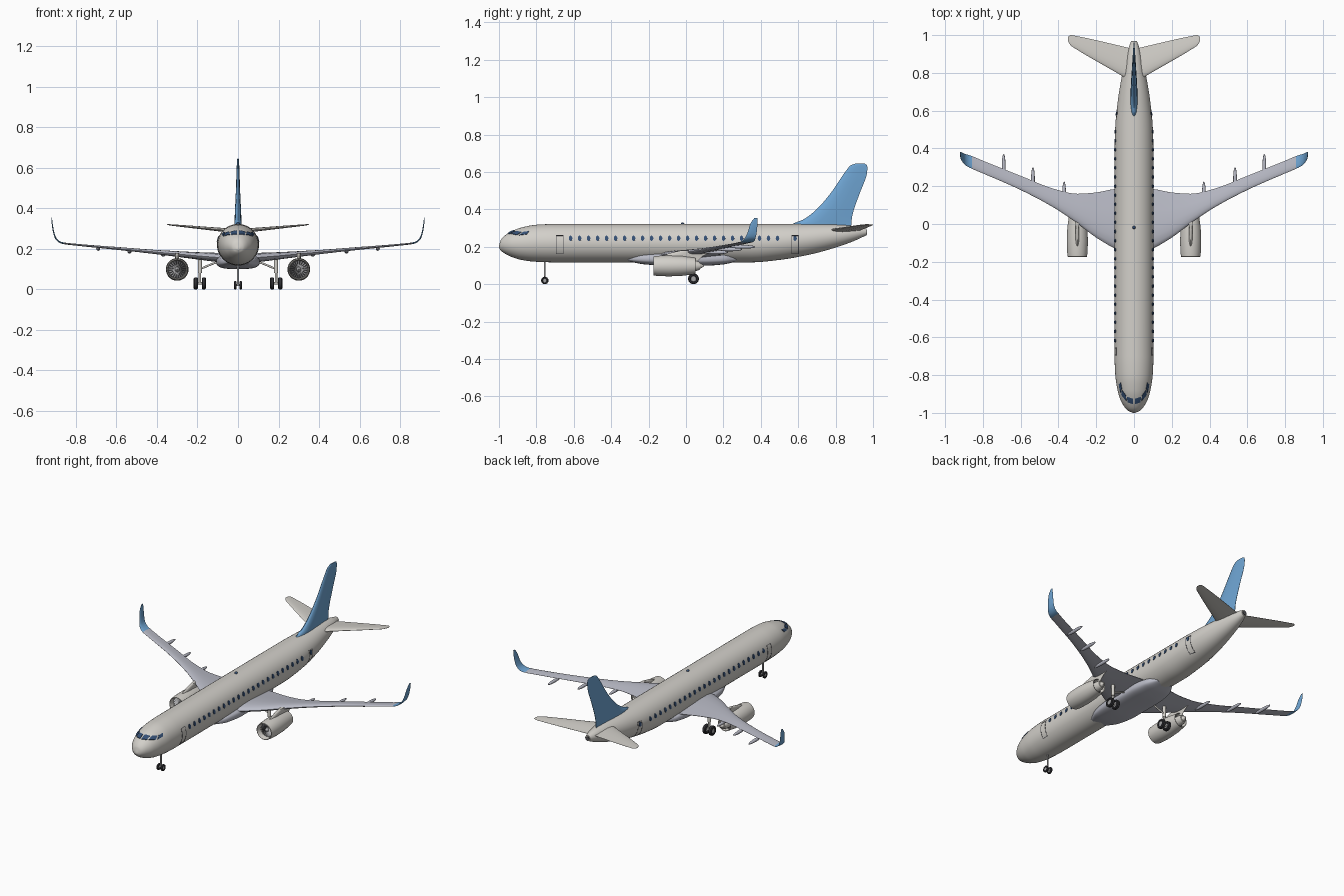
import bpy, bmesh
from math import sin, cos, pi, acos, radians, copysign
from mathutils import Vector

cube = bpy.data.objects.get("Cube")
if cube:
    bpy.data.objects.remove(cube, do_unlink=True)


def material(name, rgb):
    m = bpy.data.materials.new(name)
    m.use_nodes = True
    m.diffuse_color = (*rgb, 1)
    m.node_tree.nodes["Principled BSDF"].inputs["Base Color"].default_value = (*rgb, 1)
    return m


WHITE = material("warm white paint", (.65, .63, .59))
GREY = material("wing grey", (.49, .5, .57))
BLUE = material("sky blue", (.16, .38, .66))
NAVY = material("window navy", (.035, .08, .18))
BLACK = material("tyre black", (.03, .03, .035))
DARK = material("dark metal", (.09, .09, .1))
STEEL = material("strut steel", (.38, .38, .39))


def finish(bm, name, mats, mirror=False):
    """Turn a bmesh into a smooth object with sharp creases."""
    bmesh.ops.recalc_face_normals(bm, faces=bm.faces)
    for f in bm.faces:
        f.smooth = True
    for e in bm.edges:
        e.smooth = len(e.link_faces) == 2 and e.calc_face_angle(0) < radians(35)
    me = bpy.data.meshes.new(name)
    bm.to_mesh(me)
    bm.free()
    for m in mats:
        me.materials.append(m)
    ob = bpy.data.objects.new(name, me)
    bpy.context.collection.objects.link(ob)
    if mirror:
        ob.modifiers.new("Mirror", "MIRROR").use_mirror_merge = False
    return ob


def loft(bm, rings, mat=lambda i: 0, cap=0):
    vs = [[bm.verts.new(p) for p in r] for r in rings]
    n = len(vs[0])
    for i, (a, b) in enumerate(zip(vs, vs[1:])):
        for j in range(n):
            k = (j + 1) % n
            bm.faces.new((a[j], a[k], b[k], b[j])).material_index = mat(i)
    for r in (vs[0], vs[-1]):
        bm.faces.new(r).material_index = cap


def interp(rows, x):
    """Monotone cubic interpolation of every column against the first."""
    i = max(k for k in range(len(rows) - 1) if k == 0 or rows[k][0] <= x)
    step = lambda k: rows[k + 1][0] - rows[k][0]
    u, h, out = (x - rows[i][0]) / step(i), step(i), [x]
    for c in range(1, len(rows[0])):
        d = [(rows[k + 1][c] - rows[k][c]) / step(k) for k in range(len(rows) - 1)]

        def slope(k):
            if k == 0 or k == len(d):
                return d[min(k, len(d) - 1)]
            p, q = d[k - 1], d[k]
            return 2 * p * q / (p + q) if p * q > 0 else 0
        a, b = rows[i][c], rows[i + 1][c]
        s = u * u * (3 - 2 * u)
        out.append(a + (b - a) * s + h * u * (1 - u) * (slope(i) * (1 - u) - slope(i + 1) * u))
    return out


def dense(rows, n=5):
    keys = [a[0] + (b[0] - a[0]) * k / n for a, b in zip(rows, rows[1:]) for k in range(n)]
    return [interp(rows, x) for x in keys + [rows[-1][0]]]


def body(bm, rows, power=1.0, segs=40):
    """Rows of y, top, bottom, half width."""
    rings = []
    bend = lambda v: copysign(abs(v) ** power, v)
    for y, top, bot, w in dense(rows):
        c, h = (top + bot) / 2, (top - bot) / 2
        rings.append([(w * bend(sin(t)), y, c + h * bend(cos(t)))
                      for t in (2 * pi * k / segs for k in range(segs))])
    loft(bm, rings)


FOIL = [(0, 0), (.02, .35), (.08, .7), (.2, .95), (.38, 1), (.65, .66), (1, .06)]
FOIL += [(u, -v) for u, v in reversed(FOIL[1:])]


def blade(bm, rows, mat=lambda r: 0):
    """Rows of span, x, leading y, trailing y, z, thickness."""
    rows = dense(rows)
    rings = []
    for i, (s, x, le, te, z, t) in enumerate(rows):
        p, q = rows[max(i - 1, 0)], rows[min(i + 1, len(rows) - 1)]
        d = Vector((q[1] - p[1], q[4] - p[4])).normalized() * t / 2
        rings.append([(x - d.y * v, le + (te - le) * u, z + d.x * v) for u, v in FOIL])
    loft(bm, rings, lambda i: mat(rows[i]), mat(rows[-1]))


def lathe(bm, profile, centre, axis="y", segs=28, mat=lambda i: 0, cap=0):
    cx, cy, cz = centre
    rings = []
    for a, r in profile:
        ring = [(r * cos(2 * pi * k / segs), r * sin(2 * pi * k / segs)) for k in range(segs)]
        rings.append([(cx + p, cy + a, cz + q) if axis == "y" else (cx + a, cy + p, cz + q)
                      for p, q in ring])
    loft(bm, rings, mat, cap)


def rod(bm, a, b, r, segs=12):
    a, b = Vector(a), Vector(b)
    u = (b - a).orthogonal().normalized()
    v = (b - a).normalized().cross(u)
    loft(bm, [[p + r * (u * cos(2 * pi * k / segs) + v * sin(2 * pi * k / segs))
               for k in range(segs)] for p in (a, b)])


# Fuselage
HULL = [(-1, .205, .195, .005), (-.99, .237, .18, .03), (-.965, .263, .162, .053),
        (-.93, .284, .145, .072), (-.88, .303, .13, .087), (-.8, .318, .12, .099),
        (-.7, .322, .117, .103), (.35, .322, .117, .103), (.5, .322, .13, .1),
        (.65, .322, .156, .086), (.8, .319, .196, .061), (.9, .311, .232, .039),
        (.965, .297, .262, .017)]
bm = bmesh.new()
body(bm, HULL)
finish(bm, "fuselage", [WHITE])

bm = bmesh.new()
lathe(bm, [(-.01, .012), (.004, .012)], (0, .965, .279))
finish(bm, "tail_exhaust", [DARK])

# Belly fairing
bm = bmesh.new()
body(bm, [(-.31, .15, .122, .055), (-.22, .166, .106, .093), (-.1, .172, .099, .107),
          (.1, .172, .099, .107), (.2, .166, .106, .093), (.27, .15, .122, .055)], .7)
finish(bm, "belly_fairing", [GREY])


# Plates that follow the fuselage skin
def skin(y, a, off):
    _, top, bot, w = interp(HULL, y)
    return ((w + off) * sin(a), y, (top + bot) / 2 + ((top - bot) / 2 + off) * cos(a))


def angle_at(y, z):
    _, top, bot, w = interp(HULL, y)
    return acos((2 * z - top - bot) / (top - bot))


def patch(bm, corners, off=.003, n=5):
    a, b, c, d = [Vector(p) for p in corners]
    rings = []
    for k in range(n + 1):
        p, q = a.lerp(d, k / n), b.lerp(c, k / n)
        row = [p.lerp(q, j / n) for j in range(n + 1)]
        rings.append([skin(*v, off) for v in row] + [skin(*v, -.003) for v in reversed(row)])
    loft(bm, rings)


bm = bmesh.new()
for y0 in [-.617 + .0481 * i for i in range(24)] + [.583]:
    oval = [(y0 + .0095 * cos(pi * k / 7), .245 + .0135 * sin(pi * k / 7)) for k in range(14)]
    loft(bm, [[skin(y, angle_at(y, z), off) for y, z in oval] for off in (-.003, .003)])
finish(bm, "cabin_windows", [NAVY], True)

bm = bmesh.new()
for pane in ([(-.955, 4), (-.945, 30), (-.915, 27), (-.925, 4)],
             [(-.938, 35), (-.905, 54), (-.88, 45), (-.908, 32)],
             [(-.893, 57), (-.85, 58), (-.84, 47), (-.87, 46)]):
    patch(bm, [(y, radians(a)) for y, a in pane])
finish(bm, "cockpit_windows", [NAVY], True)

bm = bmesh.new()
for y0, y1 in ((-.695, -.655), (.565, .603)):
    lo, hi, w = .162, .262, .003
    for ya, yb, za, zb in ((y0, y0 + w, lo, hi), (y1 - w, y1, lo, hi),
                           (y0, y1, lo, lo + w), (y0, y1, hi - w, hi)):
        patch(bm, [(y, angle_at(y, z)) for y, z in ((ya, za), (yb, za), (yb, zb), (ya, zb))],
              .001, 8)
finish(bm, "door_seams", [DARK], True)

# Wings with upswept blue tips
WING = [(0, 0, -.17, .19, .15, .05), (.1, .1, -.13, .185, .157, .045),
        (.2, .2, -.072, .167, .165, .036), (.3, .3, .003, .16, .174, .028),
        (.42, .42, .084, .185, .185, .02), (.6, .6, .18, .255, .202, .014),
        (.8, .8, .268, .335, .22, .009), (.87, .87, .298, .364, .229, .008),
        (.91, .897, .315, .372, .248, .007), (.94, .909, .33, .378, .278, .006),
        (.98, .917, .345, .382, .325, .005), (1.01, .92, .366, .382, .355, .003)]
bm = bmesh.new()
blade(bm, WING, lambda r: int(r[0] > .845))
finish(bm, "wings", [GREY, BLUE], True)

# Flap track fairings under the trailing edge
bm = bmesh.new()
for x, end in ((.37, .225), (.535, .3), (.69, .37)):
    z = interp(WING, x)[4] - .01
    lathe(bm, [(-.065 * cos(pi * k / 10), .0095 * sin(pi * k / 10) + .0005) for k in range(11)],
          (x, end - .065, z), segs=12)
finish(bm, "flap_fairings", [GREY], True)

# Tail surfaces
bm = bmesh.new()
blade(bm, [(z, 0, le, te, z, t) for z, le, te, t in (
    (.3, .54, .88, .038), (.325, .575, .885, .036), (.345, .625, .886, .034),
    (.39, .687, .895, .03), (.476, .765, .925, .022), (.615, .862, .97, .012),
    (.635, .88, .968, .01), (.645, .905, .955, .006))])
finish(bm, "tail_fin", [BLUE])

bm = bmesh.new()
blade(bm, [(x, x, le, te, .286 + .095 * x, t) for x, le, te, t in (
    (0, .745, .925, .024), (.06, .782, .94, .02), (.31, .928, .996, .008),
    (.335, .945, 1, .006), (.35, .968, .99, .003))])
finish(bm, "tailplanes", [WHITE], True)

# Engines, fans and pylons
HUB = (.3, 0, .098)
bm = bmesh.new()
lathe(bm, [(-.135, .043), (-.165, .045), (-.174, .048), (-.173, .051), (-.15, .054),
           (-.09, .056), (-.02, .053), (.052, .043), (.05, .04), (.02, .038)], HUB, cap=1)
lathe(bm, [(0, .03), (.055, .027), (.075, .02), (.076, .015), (.095, .004)], HUB)
finish(bm, "engine_nacelles", [WHITE, DARK], True)

bm = bmesh.new()
lathe(bm, [(-.16, .001), (-.152, .008), (-.138, .013), (-.13, .013)], HUB)
for k in range(20):
    t = 2 * pi * k / 20
    pts = [(r, t + s * w, y) for r, w in ((.012, .2), (.043, .1)) for s, y in ((-1, -.147), (1, -.138))]
    a, b, c, d = [bm.verts.new((HUB[0] + r * cos(g), y, HUB[2] + r * sin(g))) for r, g, y in pts]
    bm.faces.new((a, b, d, c)).material_index = 1
finish(bm, "engine_fans", [STEEL, STEEL], True)

bm = bmesh.new()
blade(bm, [(z, .3, le, te, z, .02) for z, le, te in (
    (.11, -.12, .05), (.15, -.12, .09), (.165, -.09, .115), (.18, -.03, .12))])
finish(bm, "engine_pylons", [WHITE], True)


# Landing gear
def wheel(bm, x, y, r, w):
    profile = [(-w * .35, r * .15), (-w * .35, r * .5), (-w * .5, r * .6), (-w * .5, r * .85),
               (-w * .3, r)]
    profile += [(-a, q) for a, q in reversed(profile)]
    lathe(bm, profile, (x, y, r), "x", 24, lambda i: int(i in (0, 8)), 1)


bm = bmesh.new()
for x in (.168, .208):
    wheel(bm, x, .04, .029, .021)
finish(bm, "main_wheels", [BLACK, STEEL], True)
bm = bmesh.new()
wheel(bm, .014, -.755, .02, .012)
finish(bm, "nose_wheels", [BLACK, STEEL], True)

bm = bmesh.new()
rod(bm, (.188, .04, .029), (.188, .04, .1), .006)
rod(bm, (.188, .04, .08), (.188, .04, .165), .01)
rod(bm, (.168, .04, .029), (.208, .04, .029), .006)
rod(bm, (.188, .04, .1), (.09, .04, .14), .005)
finish(bm, "main_struts", [WHITE], True)
bm = bmesh.new()
rod(bm, (0, -.755, .02), (0, -.755, .13), .005)
rod(bm, (-.014, -.755, .02), (.014, -.755, .02), .005)
finish(bm, "nose_strut", [STEEL])

# Roof beacon
bm = bmesh.new()
bmesh.ops.create_uvsphere(bm, u_segments=12, v_segments=8, radius=.009)
bmesh.ops.translate(bm, verts=bm.verts, vec=(0, -.018, .322))
finish(bm, "roof_beacon", [NAVY])
